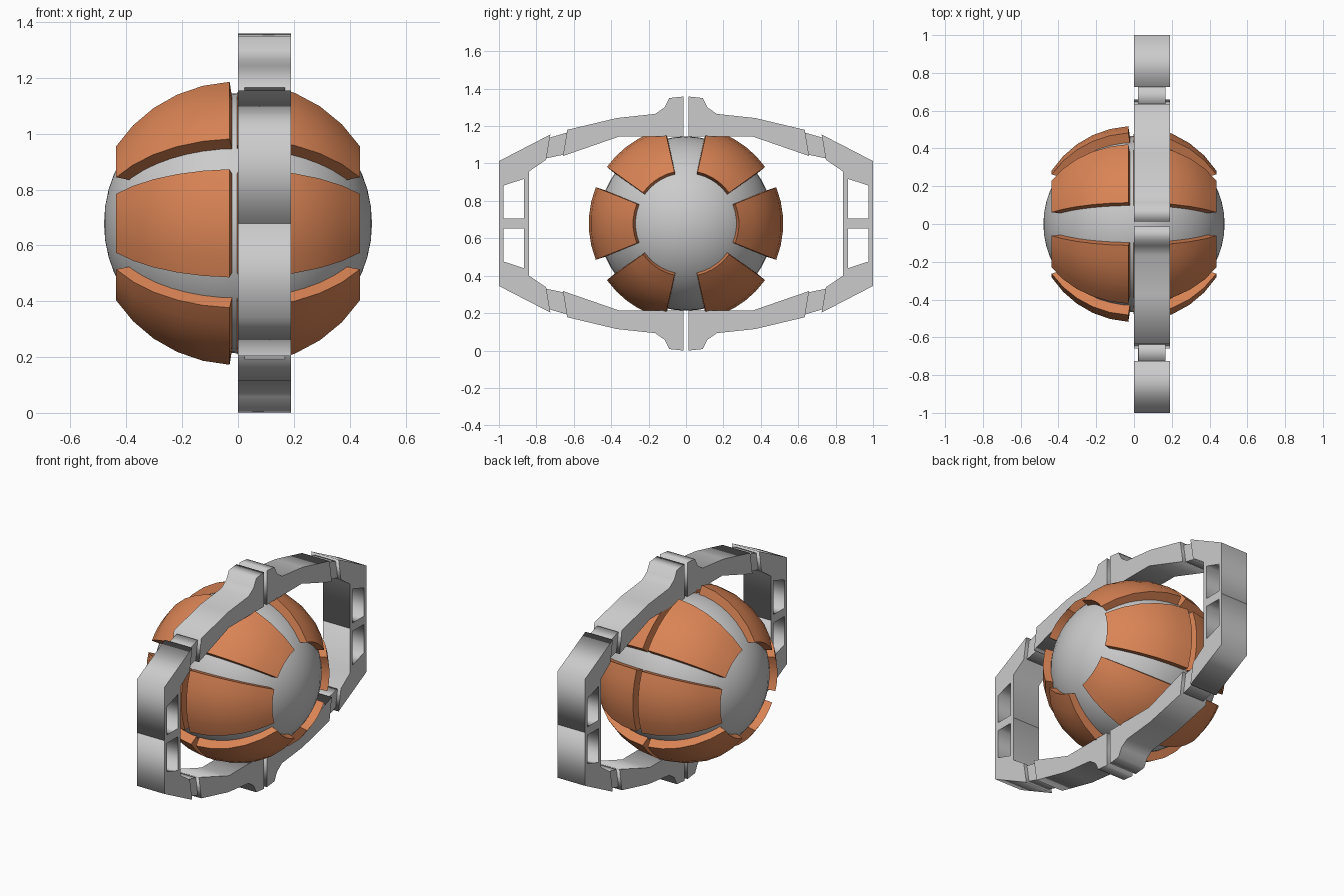
import bpy, bmesh
from math import radians, sin, cos, acos
from mathutils import Matrix

if "Cube" in bpy.data.objects:
    bpy.data.objects.remove(bpy.data.objects["Cube"])

CZ = 0.679            # height of the centre
RING_X, RING_W = 0.095, 0.19

orange = bpy.data.materials.new("orange_paint")
orange.diffuse_color = (0.70, 0.23, 0.09, 1)
orange.use_nodes = True
orange.node_tree.nodes["Principled BSDF"].inputs["Base Color"].default_value = orange.diffuse_color


def add_object(name, bm, angle, mat=None):
    bmesh.ops.recalc_face_normals(bm, faces=bm.faces[:])
    me = bpy.data.meshes.new(name)
    bm.to_mesh(me)
    bm.free()
    ob = bpy.data.objects.new(name, me)
    bpy.context.collection.objects.link(ob)
    if mat:
        me.materials.append(mat)
    bpy.ops.object.select_all(action='DESELECT')
    ob.select_set(True)
    bpy.context.view_layer.objects.active = ob
    bpy.ops.object.shade_smooth_by_angle(angle=radians(angle))
    return ob


def plate(name, loops, sy, sz, width):
    """Extrude y-z outlines (later ones are holes) along x, mirrored by sy and sz."""
    cu = bpy.data.curves.new(name, 'CURVE')
    cu.dimensions = '2D'
    cu.fill_mode = 'BOTH'
    cu.extrude = width / 2
    for pts in loops:
        sp = cu.splines.new('POLY')
        sp.points.add(len(pts) - 1)
        for p, (y, z) in zip(sp.points, pts):
            p.co = (sy * y, sz * (z - CZ), 0, 1)
        sp.use_cyclic_u = True
    ob = bpy.data.objects.new(name, cu)
    bpy.context.collection.objects.link(ob)
    # local x -> world y, local y -> world z, local z -> world x
    ob.matrix_world = Matrix(((0, 0, 1, RING_X), (1, 0, 0, 0), (0, 1, 0, CZ), (0, 0, 0, 1)))
    bpy.ops.object.select_all(action='DESELECT')
    ob.select_set(True)
    bpy.context.view_layer.objects.active = ob
    bpy.ops.object.convert(target='MESH')


# Core ball, poles on the x axis
bm = bmesh.new()
bmesh.ops.create_uvsphere(bm, u_segments=48, v_segments=24, radius=1,
                          matrix=Matrix.Translation((0, 0, CZ))
                          @ Matrix.Diagonal((0.48, 0.466, 0.466, 1))
                          @ Matrix.Rotation(radians(90), 4, 'Y'))
add_object("core_ball", bm, 40)


# Curved shell panels, six round the x axis on each half
def shell_panel(bm, side, a0, a1, seam, nu=5, nv=5):
    layers = []
    for r, inset, t0, x_seam in ((0.52, 0.6, 33, seam), (0.455, 0, 35.5, seam - 0.01)):
        start, end = radians(t0), acos(x_seam / r)
        grid = []
        for i in range(nu + 1):
            t = start + (end - start) * i / nu
            row = []
            for j in range(nv + 1):
                a = radians(a0 + inset + (a1 - a0 - 2 * inset) * j / nv)
                row.append(bm.verts.new((side * r * cos(t), r * sin(t) * cos(a),
                                         CZ + r * sin(t) * sin(a))))
            grid.append(row)
        for i in range(nu):
            for j in range(nv):
                bm.faces.new((grid[i][j], grid[i + 1][j], grid[i + 1][j + 1], grid[i][j + 1]))
        layers.append(grid)
    rims = [[g[0] for g in [[row] for row in layer]] for layer in layers]
    loops = [rim[0] + [row[-1] for row in rim[1:]] + rim[-1][-2::-1]
             + [row[0] for row in rim[-2:0:-1]] for rim in rims]
    n = len(loops[0])
    for k in range(n):
        m = (k + 1) % n
        bm.faces.new((loops[0][k], loops[0][m], loops[1][m], loops[1][k]))


ARCS = ((-22.5, 22.5), (35, 78), (102, 145), (157.5, 202.5), (215, 258), (282, 325))
for name, side, seam in (("left_shell_panels", -1, 0.03), ("right_shell_panels", 1, 0.005)):
    bm = bmesh.new()
    for a0, a1 in ARCS:
        shell_panel(bm, side, a0, a1, seam)
    add_object(name, bm, 30, orange)

# Frame quarter outlines: beam, inset neck and windowed end block
BEAM = [(0.014, 1.358), (0.09, 1.350), (0.115, 1.30), (0.165, 1.265), (0.37, 1.243),
        (0.635, 1.18), (0.658, 1.04), (0.36, 1.143), (0.014, 1.143)]
NECK = [(0.62, 1.170), (0.74, 1.135), (0.76, 1.025), (0.64, 1.050)]
BLOCK = [(0.725, 1.155), (1.0, 1.013), (1.0, CZ), (0.84, CZ), (0.84, 0.957), (0.748, 1.02)]
WINDOW = [(0.865, 0.918), (0.976, 0.882), (0.976, 0.705), (0.865, 0.705)]

for sy, end in ((-1, "front"), (1, "back")):
    for sz, level in ((1, "upper"), (-1, "lower")):
        tag = f"{end}_{level}"
        plate(f"frame_beam_{tag}", [BEAM], sy, sz, RING_W)
        plate(f"frame_neck_{tag}", [NECK], sy, sz, RING_W - 0.045)
        plate(f"frame_block_{tag}", [BLOCK, WINDOW], sy, sz, RING_W)
